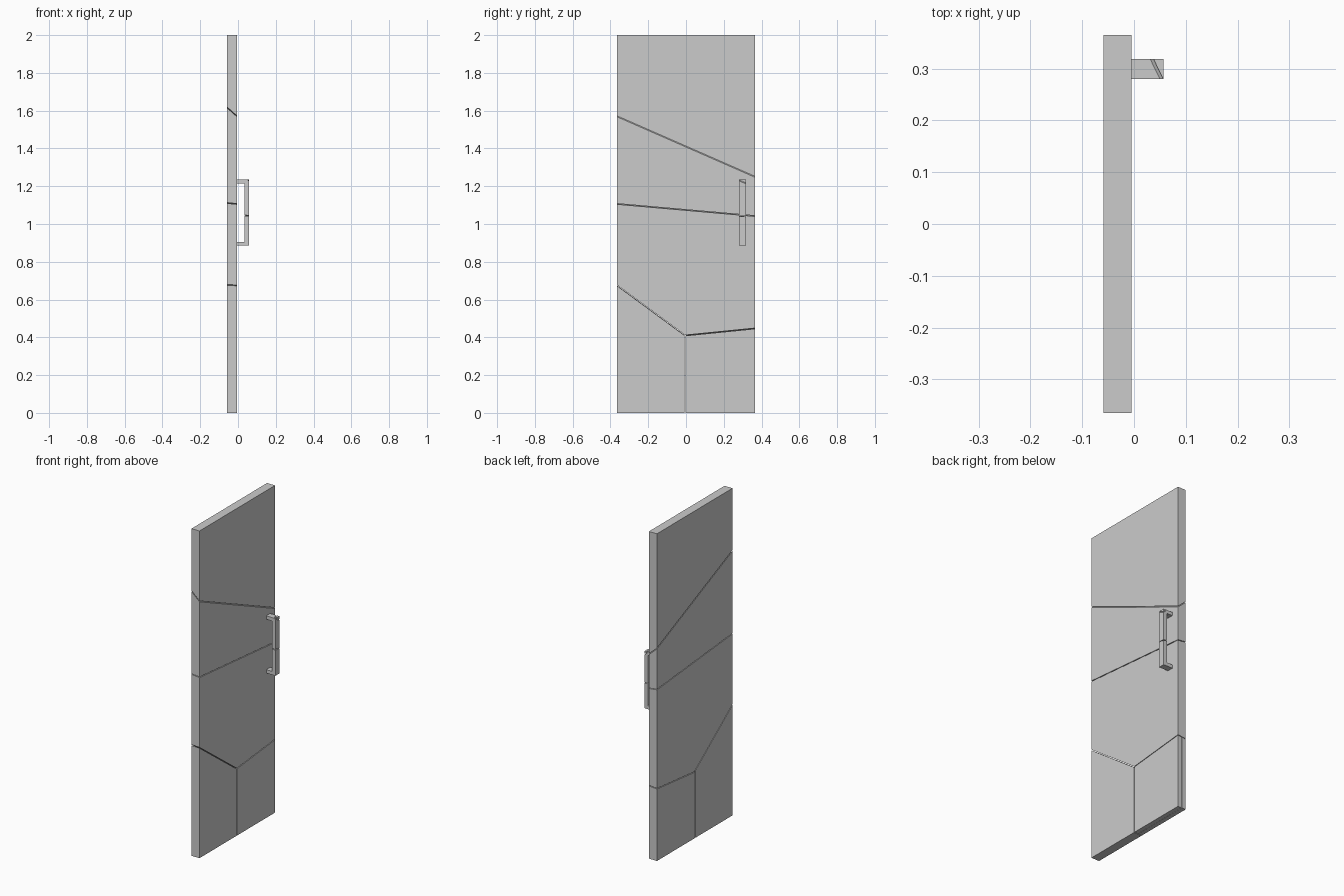
import bpy, bmesh
from mathutils import Vector

cube = bpy.data.objects.get("Cube")
if cube:
    bpy.data.objects.remove(cube)

GREY = (0.6, 0.6, 0.6, 1)
mat = bpy.data.materials.new("plain_grey")
mat.use_nodes = True
mat.diffuse_color = GREY
mat.node_tree.nodes["Principled BSDF"].inputs["Base Color"].default_value = GREY

BACK, FACE = -0.059, -0.005      # door thickness along x
HALF = 0.365                     # half the door width
GAP = 0.004


def crack(y0, z0, y1, z1, slope):
    """Plane through two points on the door face, tilted along x; normal points up."""
    a = Vector((FACE, y0, z0))
    n = Vector((-slope, -(z1 - z0) / (y1 - y0), 1)).normalized()
    return a, n


# Crack planes shared by the door and the handle
upper = crack(-HALF, 1.57, HALF, 1.25, -0.9)
middle = crack(-HALF, 1.106, HALF, 1.042, -0.1)
low_front = crack(-HALF, 0.675, -0.005, 0.41, -0.04)
low_back = crack(-0.005, 0.41, HALF, 0.447, 0.1)
upright = (Vector((0, -0.005, 0)), Vector((0, 1, 0)))
inner = (Vector((-0.032, 0, 0)), Vector((1, 0, 0)))


def build_piece(name, outline, y0, y1, cuts):
    """Extrude an x-z outline along y, then keep one side of each crack plane."""
    bm = bmesh.new()
    face = bm.faces.new([bm.verts.new((x, y0, z)) for x, z in outline])
    ext = bmesh.ops.extrude_face_region(bm, geom=[face])["geom"]
    moved = [v for v in ext if isinstance(v, bmesh.types.BMVert)]
    bmesh.ops.translate(bm, verts=moved, vec=(0, y1 - y0, 0))
    bmesh.ops.recalc_face_normals(bm, faces=bm.faces[:])
    for (point, normal), side in cuts:
        gap = 0.001 if point is inner[0] else GAP
        res = bmesh.ops.bisect_plane(
            bm, geom=bm.verts[:] + bm.edges[:] + bm.faces[:], dist=1e-6,
            plane_co=point + normal * side * gap / 2,
            plane_no=normal * side, clear_inner=True)
        rim = [e for e in res["geom_cut"] if isinstance(e, bmesh.types.BMEdge)]
        bmesh.ops.holes_fill(bm, edges=rim, sides=0)
    bmesh.ops.recalc_face_normals(bm, faces=bm.faces[:])
    mesh = bpy.data.meshes.new(name)
    bm.to_mesh(mesh)
    bm.free()
    mesh.materials.append(mat)
    bpy.context.collection.objects.link(bpy.data.objects.new(name, mesh))


# Door slab, broken into fragments
slab = [(BACK, 0), (FACE, 0), (FACE, 2), (BACK, 2)]
corner = [(low_back, -1), (upright, 1)]
fragments = {
    "door_top": [(upper, 1)],
    "door_upper_middle": [(upper, -1), (middle, 1)],
    "door_lower_middle": [(middle, -1), (low_front, 1), (low_back, 1)],
    "door_bottom_front": [(low_front, -1), (upright, -1)],
    "door_bottom_back_outer": corner + [(inner, 1)],
    "door_bottom_back_inner": corner + [(inner, -1)],
}
for name, cuts in fragments.items():
    build_piece(name, slab, -HALF, HALF, cuts)

# Pull handle: a squared bracket broken by the same cracks
OUT, GRIP = 0.057, 0.035
LOW, HIGH, ARM = 0.885, 1.235, 0.021
bracket = [(FACE, LOW), (OUT, LOW), (OUT, HIGH), (FACE, HIGH),
           (FACE, HIGH - ARM), (GRIP, HIGH - ARM),
           (GRIP, LOW + ARM), (FACE, LOW + ARM)]
handle_parts = {
    "handle_chip": [(upper, 1)],
    "handle_upper": [(upper, -1), (middle, 1)],
    "handle_lower": [(middle, -1)],
}
for name, cuts in handle_parts.items():
    build_piece(name, bracket, 0.28, 0.318, cuts)
